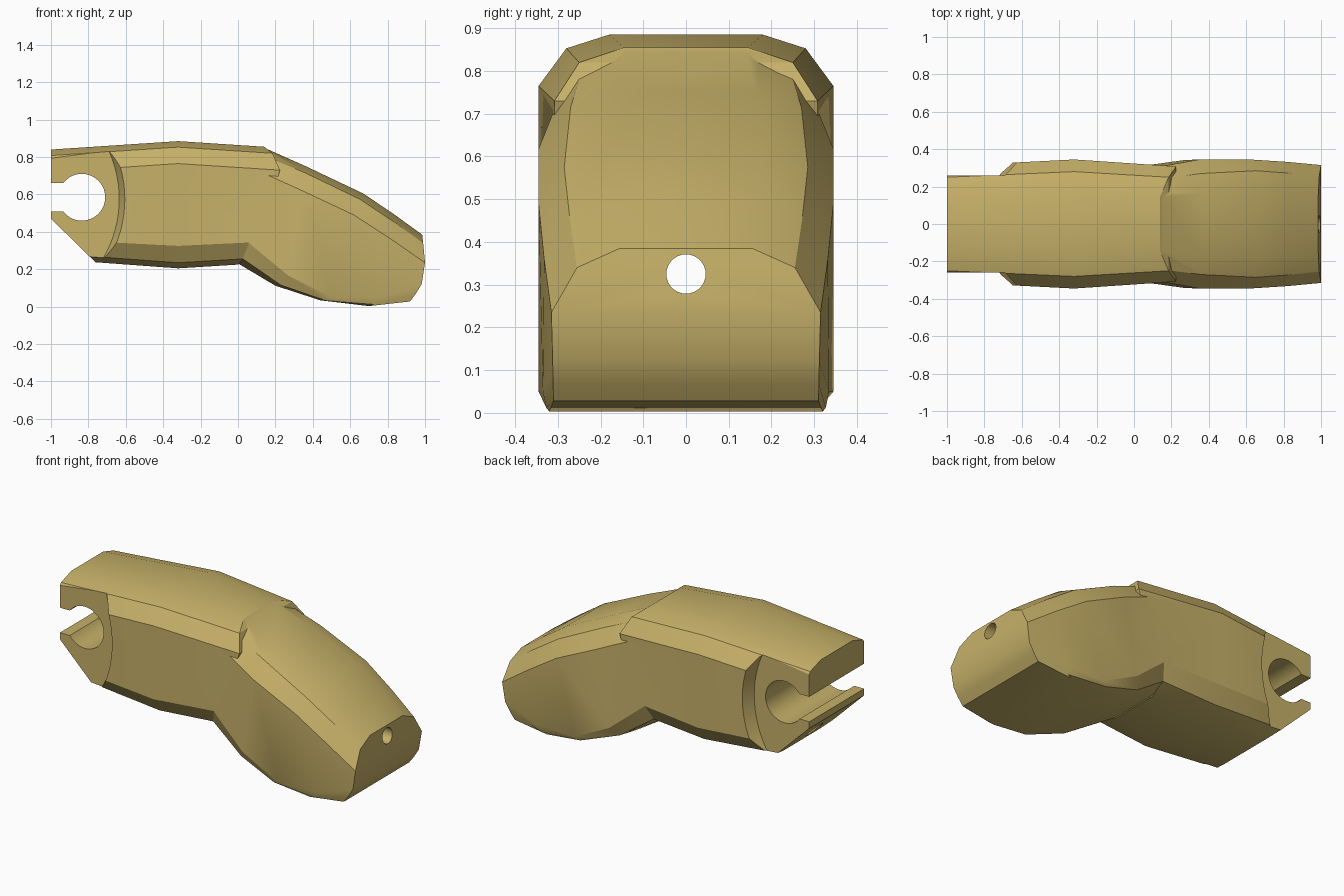
import bpy, bmesh, math
from mathutils import Matrix

if "Cube" in bpy.data.objects:
    bpy.data.objects.remove(bpy.data.objects["Cube"])

tan = bpy.data.materials.new("khaki_tan")
tan.diffuse_color = (0.57, 0.44, 0.14, 1)
tan.use_nodes = True
tan.node_tree.nodes["Principled BSDF"].inputs["Base Color"].default_value = tan.diffuse_color


def finish(bm, name):
    bmesh.ops.recalc_face_normals(bm, faces=bm.faces)
    me = bpy.data.meshes.new(name)
    bm.to_mesh(me)
    bm.free()
    me.materials.append(tan)
    ob = bpy.data.objects.new(name, me)
    bpy.context.collection.objects.link(ob)
    return ob


def loft(name, sections):
    """Skin mirrored half sections; each runs from top flat to bottom flat."""
    bm = bmesh.new()
    rings = []
    for s in sections:
        pts = [(x, -y, z) for x, y, z in s] + [(x, y, z) for x, y, z in reversed(s)]
        rings.append([bm.verts.new(p) for p in pts])
    n = len(rings[0])
    for a, b in zip(rings, rings[1:]):
        for i in range(n):
            j = (i + 1) % n
            bm.faces.new((a[i], a[j], b[j], b[i]))
    # end caps as ladders of quads between the two sides
    for r in (rings[0], rings[-1]):
        for i in range(n // 2 - 1):
            bm.faces.new((r[i], r[i + 1], r[n - 2 - i], r[n - 1 - i]))
    return finish(bm, name)


def prism(name, profile, y0, y1):
    """Extrude an x-z outline along y."""
    bm = bmesh.new()
    a = [bm.verts.new((x, y0, z)) for x, z in profile]
    b = [bm.verts.new((x, y1, z)) for x, z in profile]
    bm.faces.new(a)
    bm.faces.new(b)
    for i in range(len(a)):
        j = (i + 1) % len(a)
        bm.faces.new((a[i], a[j], b[j], b[i]))
    return finish(bm, name)


def cone(name, centre, r1, r2, depth, rot, seg):
    bm = bmesh.new()
    bmesh.ops.create_cone(bm, cap_ends=True, segments=seg, radius1=r1, radius2=r2,
                          depth=depth, matrix=Matrix.Translation(centre) @ rot)
    return finish(bm, name)


def boolean(target, other, op):
    m = target.modifiers.new(op.lower(), 'BOOLEAN')
    m.operation, m.object, m.solver = op, other, 'EXACT'
    bpy.context.view_layer.objects.active = target
    bpy.ops.object.modifier_apply(modifier=m.name)
    bpy.data.objects.remove(other)


# Knuckle-side half of the shell
body = loft("finger_shell", [
    [(-1, .15, .84), (-1, .25, .808), (-1, .31, .72), (-1, .31, .36), (-1, .26, .285), (-1, .15, .255)],
    [(-.32, .18, .885), (-.32, .28, .853), (-.32, .345, .765),
     (-.32, .345, .325), (-.32, .285, .235), (-.32, .18, .205)],
    [(.14, .145, .855), (.185, .25, .82), (.225, .308, .73),
     (.10, .31, .345), (.03, .27, .256), (0, .15, .225)],
])

# Fingertip half, bent downwards
tip = loft("fingertip", [
    [(.13, .14, .854), (.12, .24, .815), (.10, .30, .73), (.04, .31, .355), (.02, .27, .26), (.005, .15, .228)],
    [(.36, .165, .752), (.36, .27, .715), (.35, .345, .617), (.27, .342, .165), (.23, .30, .115), (.20, .19, .112)],
    [(.67, .18, .605), (.65, .285, .575), (.62, .345, .49), (.50, .345, .05), (.47, .33, .032), (.44, .24, .034)],
    [(.83, .17, .497), (.83, .272, .455), (.82, .332, .36), (.76, .335, .05), (.73, .327, .012), (.70, .32, .003)],
    [(.985, .155, .385), (.99, .255, .34), (1, .315, .235), (.982, .312, .12), (.95, .311, .068), (.92, .31, .028)],
])
boolean(body, tip, 'UNION')

# Narrowed hinge cheeks with a curved, sloping shoulder
for side in (-1, 1):
    rot = Matrix.Rotation(-side * math.pi / 2, 4, 'X')
    cheek = cone("cheek_cutter", (-1.26, side * .36, .575), .625, .71, .2, rot, 96)
    boolean(body, cheek, 'DIFFERENCE')

# Slanted underside at the hinge end
boolean(body, prism("slant_cutter", [(-1.1, .568), (-.66, .137), (-.66, .0), (-1.1, 0)], -.5, .5), 'DIFFERENCE')

# Snap-in pin socket: round bore with an open slot
cx, cz, r = -.835, .585, .125
a = math.asin(.075 / r)
outline = [(-1.1, cz - .075)]
for i in range(41):
    t = -math.pi + a + (2 * math.pi - 2 * a) * i / 40
    outline.append((cx + r * math.cos(t), cz + r * math.sin(t)))
outline.append((-1.1, cz + .075))
boolean(body, prism("socket_cutter", outline, -.5, .5), 'DIFFERENCE')

# Cord hole along the whole length
boolean(body, cone("cord_cutter", (0, 0, .325), .046, .046, 2.4,
                   Matrix.Rotation(math.pi / 2, 4, 'Y'), 32), 'DIFFERENCE')

bpy.ops.object.select_all(action='DESELECT')
body.select_set(True)
bpy.context.view_layer.objects.active = body
bpy.ops.object.shade_smooth_by_angle(angle=math.radians(25))
